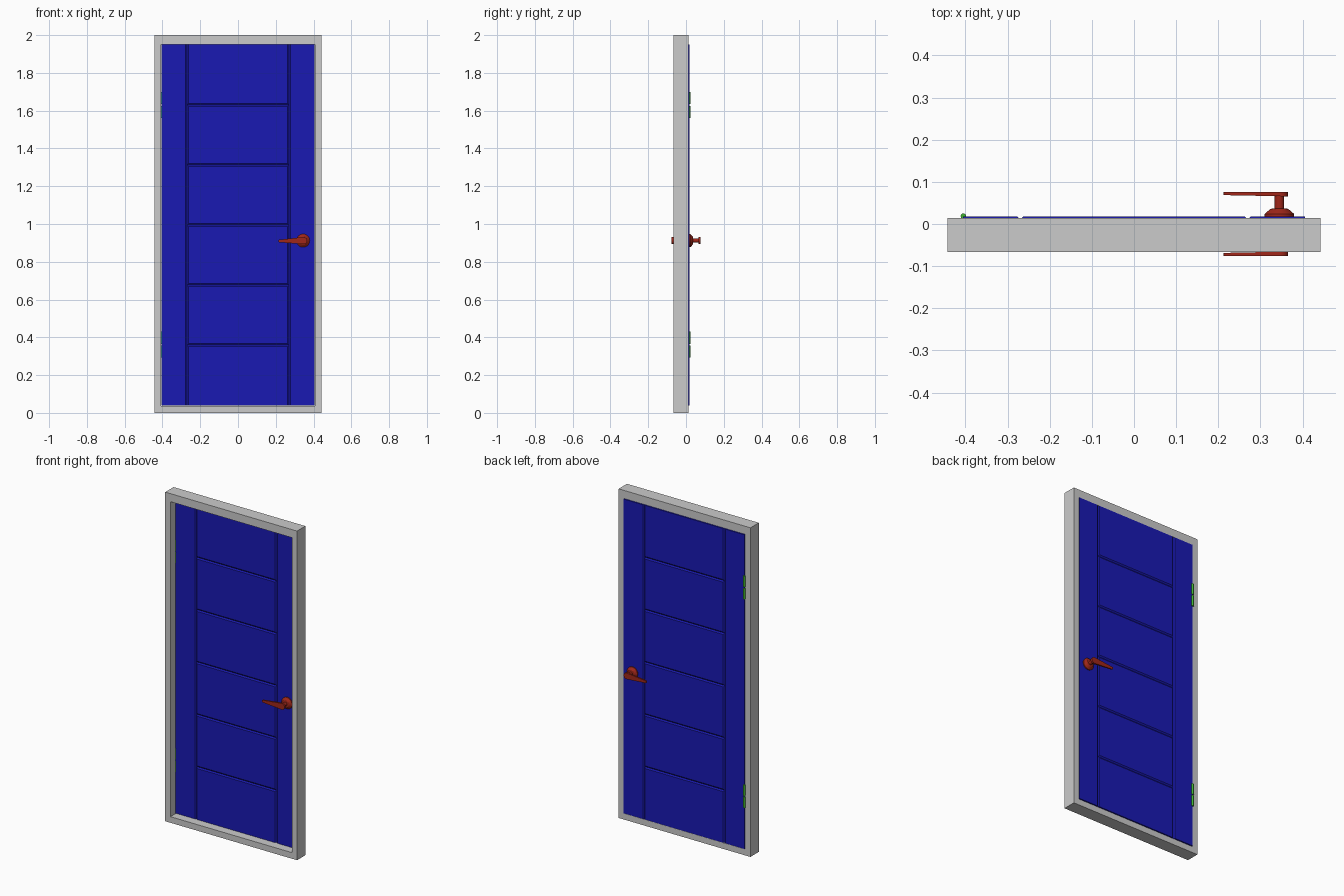
import bpy, bmesh, math
from mathutils import Vector, Matrix

if "Cube" in bpy.data.objects:
    bpy.data.objects.remove(bpy.data.objects["Cube"])

def material(name, color):
    m = bpy.data.materials.new(name)
    m.diffuse_color = color
    m.use_nodes = True
    m.node_tree.nodes["Principled BSDF"].inputs["Base Color"].default_value = m.diffuse_color
    return m

BLUE = material("door_blue", (0.01, 0.01, 0.45, 1))
RED = material("handle_red", (0.35, 0.02, 0.01, 1))
GREEN = material("hinge_green", (0.05, 0.45, 0.03, 1))

def finish(name, bm, mat=None, smooth=False):
    bmesh.ops.recalc_face_normals(bm, faces=bm.faces[:])
    me = bpy.data.meshes.new(name)
    bm.to_mesh(me)
    bm.free()
    ob = bpy.data.objects.new(name, me)
    bpy.context.collection.objects.link(ob)
    if mat:
        me.materials.append(mat)
    if smooth:
        bpy.ops.object.select_all(action='DESELECT')
        ob.select_set(True)
        bpy.context.view_layer.objects.active = ob
        bpy.ops.object.shade_smooth_by_angle(angle=math.radians(30))
    return ob

def add_box(bm, x0, x1, y0, y1, z0, z1):
    m = Matrix.Translation(((x0 + x1) / 2, (y0 + y1) / 2, (z0 + z1) / 2))
    m = m @ Matrix.Diagonal((x1 - x0, y1 - y0, z1 - z0, 1))
    bmesh.ops.create_cube(bm, size=1, matrix=m)

def add_prism(bm, points, offset):
    f = bm.faces.new([bm.verts.new(p) for p in points])
    r = bmesh.ops.extrude_face_region(bm, geom=[f], use_keep_orig=True)
    vs = [v for v in r["geom"] if isinstance(v, bmesh.types.BMVert)]
    bmesh.ops.translate(bm, verts=vs, vec=offset)

# Frame: rectangular ring around the door
IX, Z0, Z1 = 0.408, 0.037, 1.951
bm = bmesh.new()
outer = [(-0.443, 0), (0.443, 0), (0.443, 2), (-0.443, 2)]
inner = [(-IX, Z0), (IX, Z0), (IX, Z1), (-IX, Z1)]
rings = [[bm.verts.new((x, y, z)) for x, z in loop]
         for y in (-0.066, 0.014) for loop in (outer, inner)]
of, inf, ob_, ib = rings
for a, b in ((of, inf), (ob_, ib), (of, ob_), (inf, ib)):
    for i in range(4):
        j = (i + 1) % 4
        bm.faces.new((a[i], a[j], b[j], b[i]))
finish("frame", bm)

# Door slab
DY, DX, D0, D1 = 0.018, 0.406, 0.040, 1.949
bm = bmesh.new()
add_box(bm, -DX, DX, -DY, DY, D0, D1)
door = finish("door", bm, BLUE)

# Vee grooves on both faces: two upright, five across
def cut_grooves(name, lines):
    bm = bmesh.new()
    for vertical, pos in lines:
        for s in (-1, 1):
            diamond = [(-0.008, 0), (0, -0.006), (0.008, 0), (0, 0.006)]
            if vertical:
                add_prism(bm, [(pos + u, s * DY + v, -0.1) for u, v in diamond],
                          Vector((0, 0, 2.3)))
            else:
                add_prism(bm, [(-0.27, s * DY + v, pos + u) for u, v in diamond],
                          Vector((0.54, 0, 0)))
    cutter = finish(name, bm, BLUE)
    cutter.hide_render = True
    mod = door.modifiers.new(name, 'BOOLEAN')
    mod.operation = 'DIFFERENCE'
    mod.solver = 'EXACT'
    mod.object = cutter
    bpy.context.view_layer.objects.active = door
    bpy.ops.object.modifier_apply(modifier=name)
    bpy.data.objects.remove(cutter)

cut_grooves("upright_grooves", [(True, -0.27), (True, 0.27)])
cut_grooves("cross_grooves", [(False, D0 + (D1 - D0) * i / 6) for i in range(1, 6)])

# Hinges: split barrel with a leaf in the gap
def hinge(name, zc):
    bm = bmesh.new()
    for s in (-1, 1):
        z = zc + s * 0.037
        bmesh.ops.create_cone(bm, cap_ends=True, segments=16, radius1=0.0065,
                              radius2=0.0065, depth=0.066,
                              matrix=Matrix.Translation((-0.405, 0.0185, z)))
        add_box(bm, -0.409, -0.404, -0.0195, 0.0165, z - 0.033, z + 0.033)
    finish(name, bm, GREEN, True)

hinge("lower_hinge", 0.362)
hinge("upper_hinge", 1.630)

# Handles: turned rose and neck, tapered lever, one per side
HX, HZ = 0.345, 0.912
def handle(side, s):
    bm = bmesh.new()
    profile = [(0, 0.017), (0.035, 0.017), (0.035, 0.024), (0.021, 0.036),
               (0.011, 0.037), (0.011, 0.068), (0, 0.068)]
    vs = [bm.verts.new((HX + r, s * y, HZ)) for r, y in profile]
    es = [bm.edges.new(p) for p in zip(vs, vs[1:])]
    bmesh.ops.spin(bm, geom=vs + es, cent=(HX, 0, HZ), axis=(0, 1, 0),
                   angle=math.tau, steps=32)
    bmesh.ops.remove_doubles(bm, verts=bm.verts[:], dist=1e-5)
    finish(side + "_rose", bm, RED, True)

    bm = bmesh.new()
    R = 0.019
    arc = [math.radians(-100 + 200 * i / 16) for i in range(17)]
    pts = [(HX + 0.002 + R * math.cos(a), HZ + R * math.sin(a)) for a in arc]
    tip = [math.radians(95 + 170 * i / 8) for i in range(9)]
    pts += [(0.220 + 0.007 * math.cos(a), HZ - 0.002 + 0.007 * math.sin(a)) for a in tip]
    add_prism(bm, [(x, s * 0.0765, z) for x, z in pts], Vector((0, -s * 0.011, 0)))
    # Thin the lever slightly toward its tip
    for v in bm.verts:
        if abs(v.co.y) < 0.07:
            v.co.y += s * 0.003 * (0.366 - v.co.x) / 0.15
    finish(side + "_lever", bm, RED, True)

handle("front", -1)
handle("back", 1)
